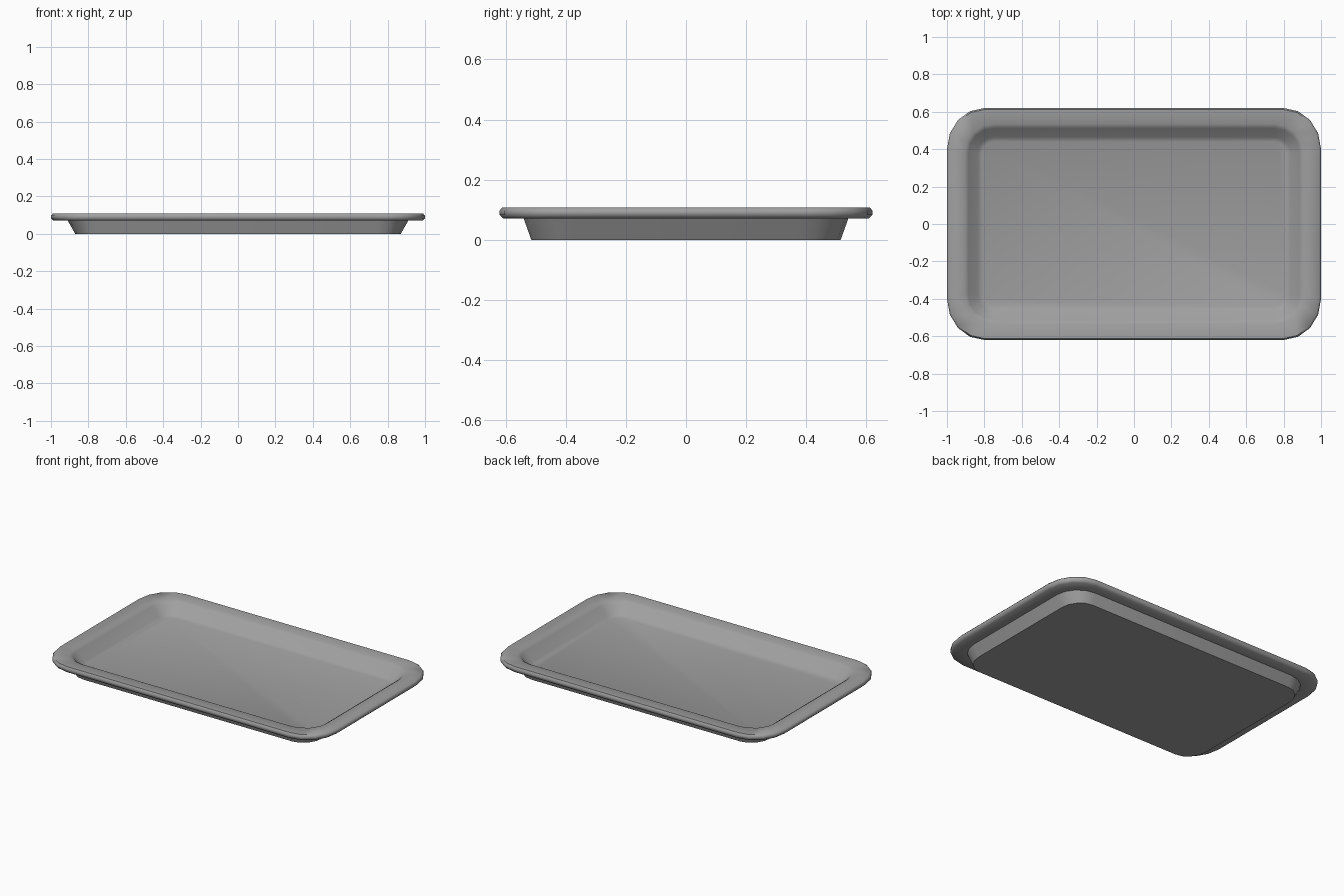
import bpy, bmesh, math

cube = bpy.data.objects.get("Cube")
if cube:
    bpy.data.objects.remove(cube, do_unlink=True)

# Plain grey material
grey = bpy.data.materials.new("tray_grey")
grey.use_nodes = True
colour = (0.35, 0.35, 0.35, 1)
grey.diffuse_color = colour
grey.node_tree.nodes["Principled BSDF"].inputs["Base Color"].default_value = colour

CORNER_STEPS = 4


def rounded_ring(bm, half_x, half_y, z, cx, cy):
    """Rounded rectangle whose corner arcs are centred on (+-cx, +-cy)."""
    ring = []
    for quarter, (sx, sy) in enumerate(((1, 1), (-1, 1), (-1, -1), (1, -1))):
        for i in range(CORNER_STEPS + 1):
            a = math.pi / 2 * (quarter + i / CORNER_STEPS)
            x = sx * cx + (half_x - cx) * math.cos(a)
            y = sy * cy + (half_y - cy) * math.sin(a)
            ring.append(bm.verts.new((x, y, z)))
    return ring


# Cross-section from the underside, round the rim, to the inner floor
rim, well = (0.8, 0.4), (0.75, 0.38)
section = [
    (0.87, 0.515, 0, well),
    (0.91, 0.54, 0.07, well),
    (0.985, 0.608, 0.07, rim),
    (1.0, 0.62, 0.083, rim),
    (1.0, 0.62, 0.097, rim),
    (0.99, 0.612, 0.108, rim),
    (0.905, 0.535, 0.108, well),
    (0.885, 0.512, 0.095, well),
    (0.835, 0.465, 0.04, well),
    (0.81, 0.44, 0.03, well),
]

bm = bmesh.new()
rings = [rounded_ring(bm, hx, hy, z, *c) for hx, hy, z, c in section]
for low, high in zip(rings, rings[1:]):
    for i in range(len(low)):
        j = (i + 1) % len(low)
        bm.faces.new((low[i], low[j], high[j], high[i]))
bm.faces.new(list(reversed(rings[0])))
bm.faces.new(rings[-1])
bmesh.ops.recalc_face_normals(bm, faces=bm.faces)

mesh = bpy.data.meshes.new("tray")
bm.to_mesh(mesh)
bm.free()
mesh.materials.append(grey)
tray = bpy.data.objects.new("tray", mesh)
bpy.context.collection.objects.link(tray)

# Smooth walls and rim, crisp base edges
bpy.ops.object.select_all(action='DESELECT')
tray.select_set(True)
bpy.context.view_layer.objects.active = tray
bpy.ops.object.shade_smooth_by_angle(angle=math.radians(50))
